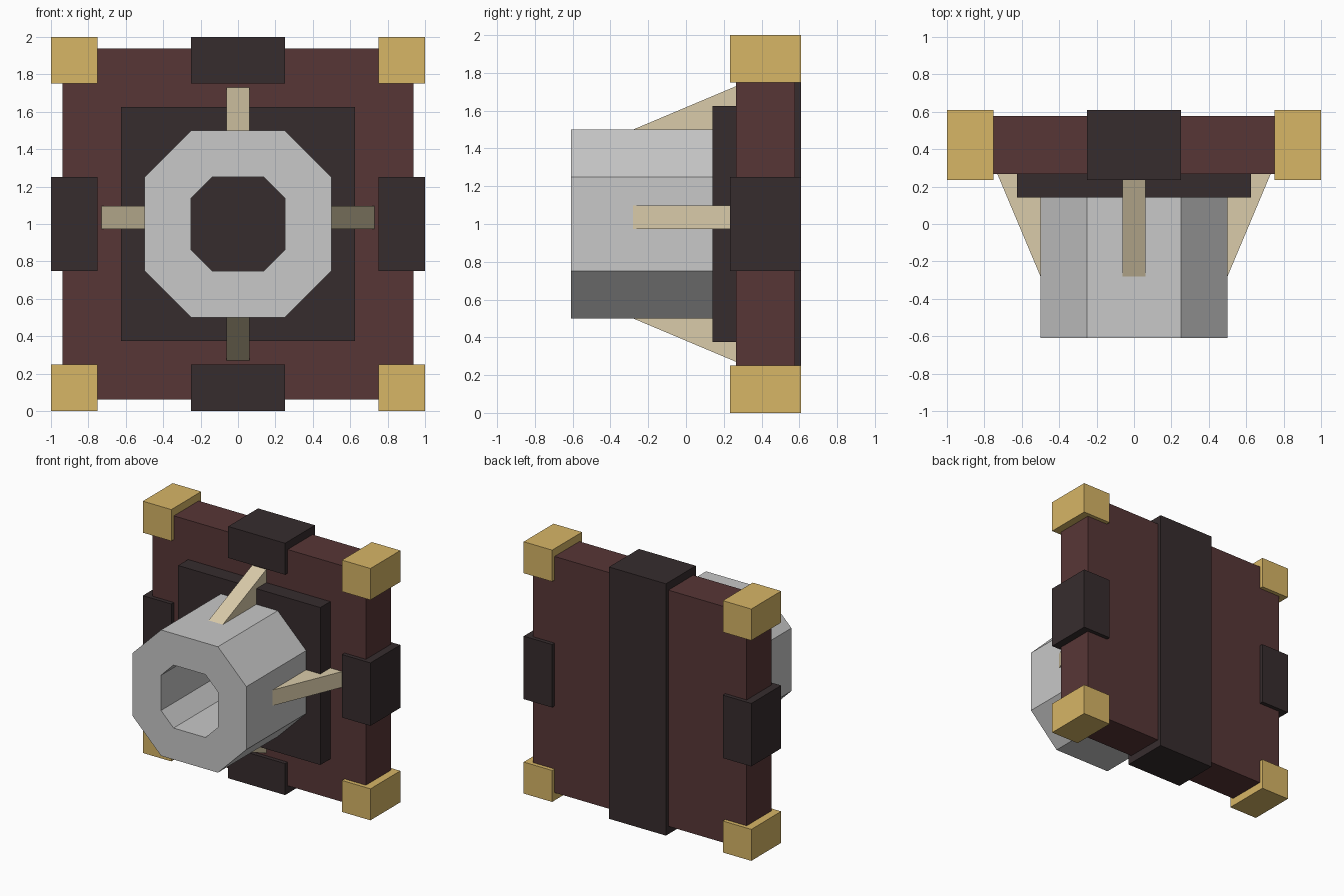
import bpy, bmesh
from mathutils import Matrix, Vector

if "Cube" in bpy.data.objects:
    bpy.data.objects.remove(bpy.data.objects["Cube"], do_unlink=True)


def material(name, r, g, b):
    m = bpy.data.materials.new(name)
    m.use_nodes = True
    col = [(c / 255) ** 2.2 for c in (r, g, b)] + [1]
    m.diffuse_color = col
    m.node_tree.nodes["Principled BSDF"].inputs["Base Color"].default_value = col
    return m


MAROON = material("maroon", 88, 57, 57)
DARK = material("charcoal brown", 57, 48, 49)
GOLD = material("gold", 214, 180, 102)
TAN = material("pale tan", 217, 202, 168)
GREY = material("light grey", 199, 199, 199)


def finish(name, bm, mat):
    bmesh.ops.recalc_face_normals(bm, faces=bm.faces)
    mesh = bpy.data.meshes.new(name)
    bm.to_mesh(mesh)
    bm.free()
    mesh.materials.append(mat)
    obj = bpy.data.objects.new(name, mesh)
    bpy.context.collection.objects.link(obj)
    return obj


def box(name, lo, hi, mat):
    lo, hi = Vector(lo), Vector(hi)
    bm = bmesh.new()
    bmesh.ops.create_cube(bm, size=1, matrix=Matrix.Translation((lo + hi) / 2)
                          @ Matrix.Diagonal((hi - lo).to_4d()))
    return finish(name, bm, mat)


def octagon(half, flat):
    return [(half, -flat), (half, flat), (flat, half), (-flat, half),
            (-half, flat), (-half, -flat), (-flat, -half), (flat, -half)]


# Depth layers, from front to back
MUZZLE, MOUNT, BLOCK, PANEL, REAR, BACK = -0.609, 0.141, 0.234, 0.266, 0.578, 0.609

# Wall panel, mounting plate and rear strap
box("main_panel", (-0.938, PANEL, 0.062), (0.938, REAR, 1.938), MAROON)
box("mounting_plate", (-0.625, MOUNT, 0.375), (0.625, PANEL, 1.625), DARK)
box("rear_strap", (-0.25, REAR, 0.25), (0.25, BACK, 1.75), DARK)

# Edge clamps and corner blocks
for name, z in (("bottom", 0), ("top", 1.75)):
    box(name + "_clamp", (-0.25, BLOCK, z), (0.25, BACK, z + 0.25), DARK)
    for side, x in (("right", -1), ("left", 0.75)):
        box(f"{name}_{side}_corner", (x, BLOCK, z), (x + 0.25, BACK, z + 0.25), GOLD)
for side, x in (("right", -1), ("left", 0.75)):
    box(side + "_clamp", (x, BLOCK, 0.75), (x + 0.25, BACK, 1.25), DARK)

# Hollow octagonal barrel
bm = bmesh.new()
rings = [[bm.verts.new((x, y, z + 1)) for x, z in octagon(*size)]
         for size, y in (((0.5, 0.25), MUZZLE), ((0.5, 0.25), MOUNT),
                         ((0.25, 0.14), MOUNT), ((0.25, 0.14), MUZZLE))]
for a, b in zip(rings, rings[1:] + rings[:1]):
    for i in range(8):
        j = (i + 1) % 8
        bm.faces.new((a[i], a[j], b[j], b[i]))
finish("barrel", bm, GREY)

# Four wedge braces around the barrel
for name, out, across, shift in (
        ("top", (0, 0, 1), (1, 0, 0), 0), ("bottom", (0, 0, -1), (1, 0, 0), 0),
        ("left", (1, 0, 0), (0, 0, 1), 0.035), ("right", (-1, 0, 0), (0, 0, 1), 0.035)):
    bm = bmesh.new()
    ends = []
    for w in (-0.0625, 0.0625):
        ends.append([bm.verts.new(Vector(out) * r + Vector(across) * (w + shift)
                                  + Vector((0, y, 1)))
                     for r, y in ((0.5, -0.28), (0.73, PANEL), (0.5, PANEL))])
        bm.faces.new(ends[-1])
    for i in range(3):
        j = (i + 1) % 3
        bm.faces.new((ends[0][i], ends[0][j], ends[1][j], ends[1][i]))
    finish(name + "_brace", bm, TAN)
